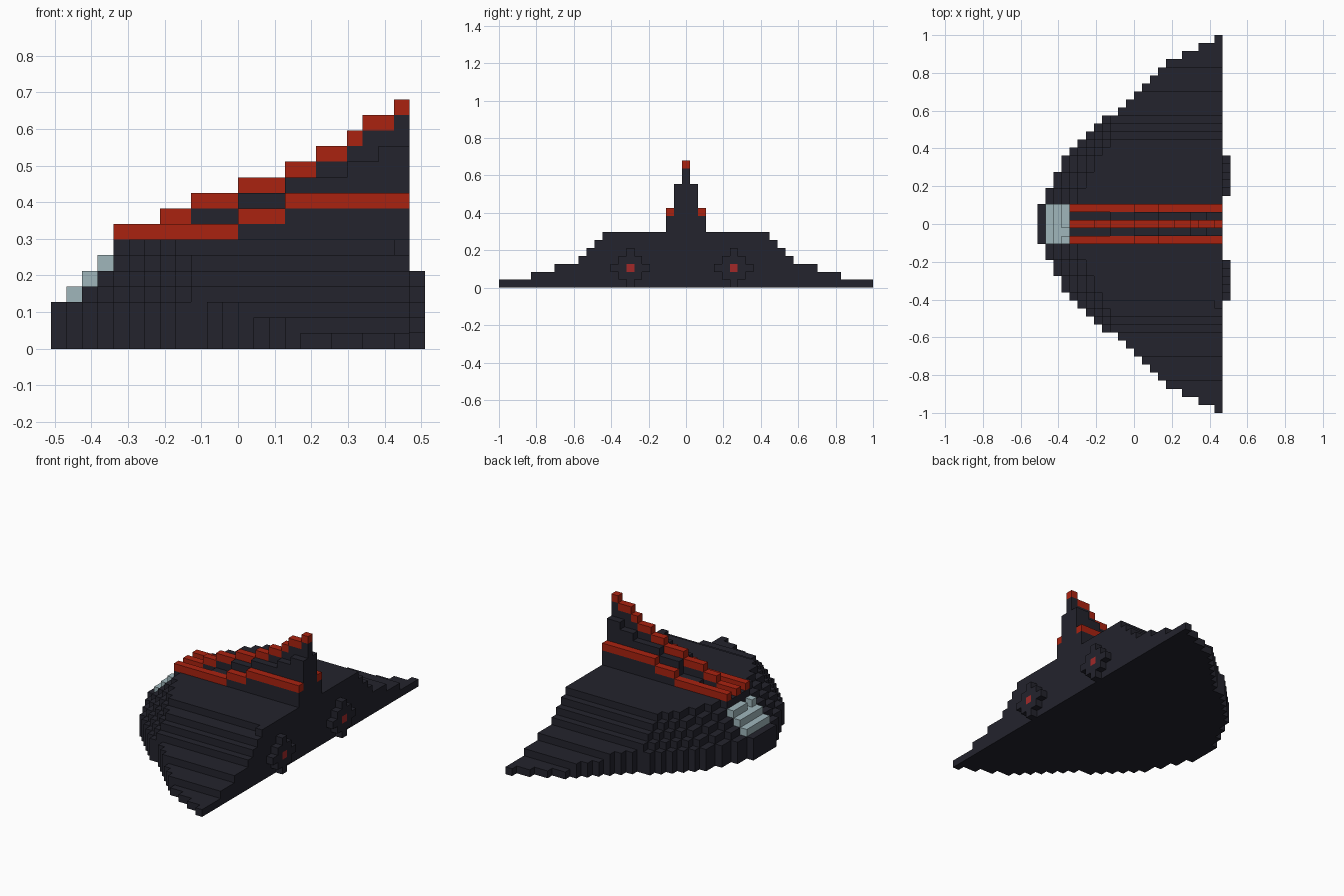
import bpy
import bmesh
from mathutils import Vector

cube = bpy.data.objects.get("Cube")
if cube:
    bpy.data.objects.remove(cube, do_unlink=True)

U = 2 / 47                                # edge of one block
ORIGIN = Vector((-12 * U, -0.5 * U, 0))   # corner of block (0, 0, 0)
parts = {}                                # block -> part name


def material(name, color):
    mat = bpy.data.materials.new(name)
    mat.use_nodes = True
    mat.diffuse_color = (*color, 1)
    bsdf = mat.node_tree.nodes["Principled BSDF"]
    bsdf.inputs["Base Color"].default_value = (*color, 1)
    bsdf.inputs["Roughness"].default_value = 0.8
    return mat


dark = material("dark navy", (0.017, 0.017, 0.026))
red = material("stripe red", (0.40, 0.016, 0.005))
glass = material("pale blue glass", (0.35, 0.47, 0.50))
glow = material("engine red", (0.36, 0.022, 0.022))


def fill(part, xs, ys, zs):
    """Claim a box of blocks for a part; later parts replace earlier ones."""
    for x in xs:
        for y in ys:
            for z in zs:
                parts[x, y, z] = part


def span(half):
    return range(-half, half + 1)


# Hull: half-widths of the plan from nose to tail, and a limit for each layer
plan = [2, 4, 6, 8, 9, 10, 11, 12, 13, 13, 14, 15, 16, 17, 18, 19,
        20, 20, 21, 21, 22, 22, 23]
limits = [23, 19, 16, 13, 12, 11, 10]
for z, limit in enumerate(limits):
    setback = max(0, z - 2)               # upper layers step back from the nose
    for x in range(setback, len(plan)):
        fill("hull", [x], span(min(plan[x - setback], limit)), [z])

# Deck edge: one side is a block narrower, leaving a stub at the tail
for x in range(9, 22):
    parts.pop((x, -10, 6), None)

# Canopy: three stepped bars with a notch in the top one
for step in range(3):
    fill("canopy", [1 + step], span(2), [3 + step])
fill("canopy", [3], [-1], [4])
del parts[3, -1, 5]

# Spine: dark shoulders, each given as start, end, top
for start, end, top in [(9, 12, 8), (12, 15, 10), (15, 19, 11),
                        (19, 21, 12), (21, 23, 13)]:
    fill("spine", range(start, end), span(1), range(7, top))

# Stepped red stripes, each on a dark wall
for start, end, z in [(4, 12, 7), (12, 15, 8), (15, 23, 9)]:
    for y in (-2, 2):
        fill("spine", range(start, end), [y], range(7, z))
        fill("side_stripes", range(start, end), [y], [z])

for start, end, z in [(4, 7, 7), (7, 9, 8), (9, 12, 9), (12, 15, 10),
                      (15, 17, 11), (17, 19, 12), (19, 20, 13),
                      (20, 22, 14), (22, 23, 15)]:
    fill("spine", range(start, end), [0], range(7, z))
    fill("fin_stripe", range(start, end), [0], [z])

# Engines: diamond plates on the tail with a glowing centre
for centre in (-7, 6):
    for z in range(5):
        fill("engine_nozzles", [23],
             [centre + d for d in span(2 - abs(z - 2))], [z])
    fill("engine_cores", [23], [centre], [2])


def build(part, mat):
    """Make one mesh from the exposed block sides of a part."""
    bm = bmesh.new()
    for cell, owner in parts.items():
        if owner != part:
            continue
        for axis in range(3):
            for sign in (-1, 1):
                n = Vector((0, 0, 0))
                n[axis] = sign
                beside = tuple(int(c + d) for c, d in zip(cell, n))
                if beside in parts:
                    continue
                u = Vector((0, 0, 0))
                u[(axis + 1) % 3] = 0.5
                v = n.cross(u)
                mid = Vector(cell) + Vector((0.5, 0.5, 0.5)) + n / 2
                bm.faces.new([bm.verts.new(ORIGIN + U * (mid + c))
                              for c in (-u - v, u - v, u + v, v - u)])
    bmesh.ops.remove_doubles(bm, verts=bm.verts[:], dist=U / 100)
    mesh = bpy.data.meshes.new(part)
    bm.to_mesh(mesh)
    bm.free()
    mesh.materials.append(mat)
    obj = bpy.data.objects.new(part, mesh)
    bpy.context.collection.objects.link(obj)


for part, mat in [("hull", dark), ("spine", dark), ("canopy", glass),
                  ("side_stripes", red), ("fin_stripe", red),
                  ("engine_nozzles", dark), ("engine_cores", glow)]:
    build(part, mat)
